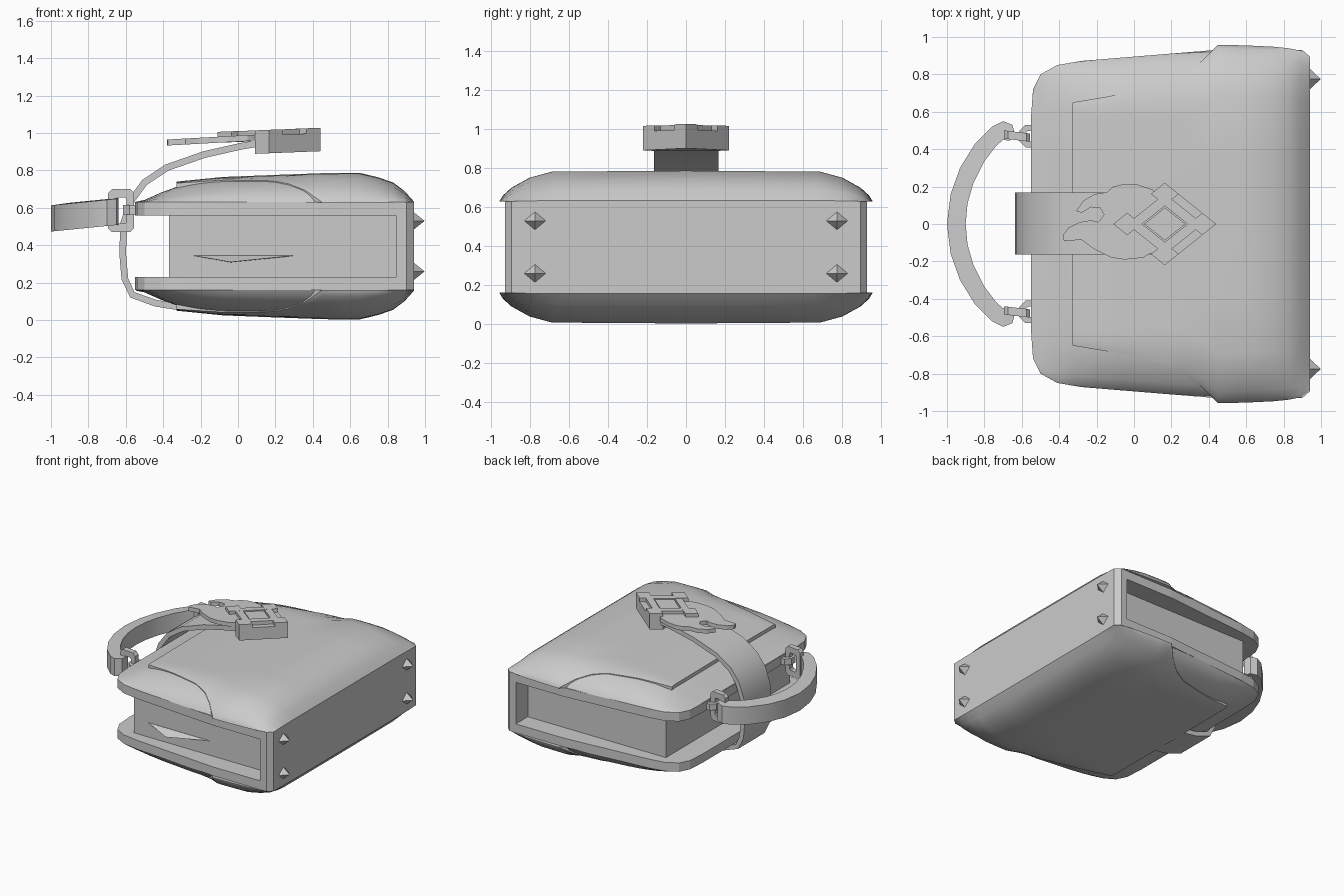
import bpy, bmesh, math
from mathutils import Vector

if "Cube" in bpy.data.objects:
    bpy.data.objects.remove(bpy.data.objects["Cube"])

grey = bpy.data.materials.new("plain_grey")
grey.diffuse_color = (0.6, 0.6, 0.6, 1)
grey.use_nodes = True
grey.node_tree.nodes["Principled BSDF"].inputs["Base Color"].default_value = grey.diffuse_color
MID = 0.395  # height of the case's mirror plane


def finish(name, bm, smooth=None):
    bmesh.ops.recalc_face_normals(bm, faces=bm.faces[:])
    me = bpy.data.meshes.new(name)
    bm.to_mesh(me)
    bm.free()
    me.materials.append(grey)
    ob = bpy.data.objects.new(name, me)
    bpy.context.collection.objects.link(ob)
    if smooth:
        bpy.ops.object.select_all(action='DESELECT')
        ob.select_set(True)
        bpy.context.view_layer.objects.active = ob
        bpy.ops.object.shade_smooth_by_angle(angle=math.radians(smooth))
    return ob


def loft(name, rings, closed=False, smooth=None):
    """Skin a list of equal point rings; cap the ends unless closed."""
    bm = bmesh.new()
    vs = [[bm.verts.new(p) for p in r] for r in rings]
    n = len(vs[0])
    pairs = list(zip(vs, vs[1:])) + ([(vs[-1], vs[0])] if closed else [])
    for a, b in pairs:
        for i in range(n):
            j = (i + 1) % n
            bm.faces.new((a[i], a[j], b[j], b[i]))
    if not closed:
        bm.faces.new(vs[0])
        bm.faces.new(vs[-1])
    return finish(name, bm, smooth)


def prism(name, pts, z0, z1, slope=0.0, x0=0.0):
    """Extrude an xy outline, optionally tilted along x."""
    return loft(name, [[(x, y, z + slope * (x - x0)) for x, y in pts] for z in (z0, z1)])


def box(name, x0, x1, y0, y1, z0, z1):
    return prism(name, [(x0, y0), (x1, y0), (x1, y1), (x0, y1)], z0, z1)


def lerp(table, x):
    if x <= table[0][0]:
        return table[0][1]
    for (a, p), (b, q) in zip(table, table[1:]):
        if x <= b:
            return p + (q - p) * (x - a) / (b - a)
    return table[-1][1]


def flip(z, top):
    return z if top else 2 * MID - z


# Case tables: plan half width, dome height, panel seam, dome cross-section
WIDTH = [(-.55, .58), (-.54, .72), (-.50, .80), (-.41, .85), (-.28, .872),
         (.43, .93), (.87, .93), (.94, .89)]
PANEL_W = [(-.33, .87), (.36, .925), (.45, .958), (.60, .955), (.80, .945), (.90, .925), (.94, .89)]
SEAM = [(-.33, .65), (-.15, .68), (0, .71), (.15, .745), (.27, .80), (.36, .87), (.45, .958)]
HIGH = [(-.33, .11), (-.08, .135), (.2, .146), (.5, .157), (.65, .157), (.75, .133),
        (.83, .105), (.89, .06), (.94, .004)]
LOW = [(-.545, .003), (-.50, .012), (-.41, .052), (-.32, .085), (-.20, .112), (-.08, .127), (.2, .14),
       (.65, .15), (.75, .125), (.83, .095), (.89, .05), (.94, .002)]
CURVE = [(0, 1), (.72, .97), (.84, .77), (.935, .45), (.98, .2), (1, 0)]
STEPS = [-1, -.98, -.935, -.84, -.72, -.4, 0, .4, .72, .84, .935, .98, 1]

for top, tag in ((True, "upper"), (False, "lower")):
    # Rounded cover plate
    outline = [(x, -y) for x, y in WIDTH] + [(x, y) for x, y in reversed(WIDTH)]
    prism(tag + "_cover_plate", outline, flip(.56, top), flip(.63, top))
    # Padded shell over the plate
    rings = []
    for x, h in LOW:
        w = lerp(WIDTH, x)
        rings.append([(x, t * w, flip(.63 + h * lerp(CURVE, abs(t)), top)) for t in STEPS])
    loft(tag + "_shell", rings, smooth=35)
    # Raised panel lying on the shell
    rings = []
    for x in (-.33, -.24, -.15, -.08, 0, .08, .15, .2, .27, .36, .45, .55, .65, .75, .83, .89, .94):
        w = lerp(PANEL_W, x)
        s = lerp(SEAM, x) if x < .45 else w
        h = lerp(HIGH, x)
        ring = [(x, t * s, flip(.63 + h * lerp(CURVE, min(1, abs(t) * s / w)), top)) for t in STEPS]
        base = .629 + (0.3 * lerp(LOW, x) if x < .3 else 0)
        ring += [(x, s, flip(base, top)), (x, -s, flip(base, top))]
        rings.append(ring)
    loft(tag + "_panel", rings, smooth=35)

# Spine and inner block
prism("spine", [(.845, -.93), (.90, -.93), (.94, -.895), (.94, .895), (.90, .93), (.845, .93)], .16, .63)
box("inner_block", -.37, .85, -.78, .78, .23, .565)
# Folded sliver standing out of the front of the block
loft("side_sliver", [[(-.24, -.782, .345), (-.04, -.85, .31), (.30, -.782, .345)],
                     [(-.24, -.77, .343), (-.04, -.77, .308), (.30, -.77, .343)]])

# Spine studs
for y in (-.775, .775):
    for z in (.53, .26):
        bm = bmesh.new()
        ring = [bm.verts.new((.935, y + .06 * a, z + .05 * b)) for a, b in ((1, 0), (0, 1), (-1, 0), (0, -1))]
        tip = bm.verts.new((.998, y, z))
        for i in range(4):
            bm.faces.new((ring[i], ring[(i + 1) % 4], tip))
        bm.faces.new(ring)
        finish("stud", bm)

# Closing strap: flat band following a path in xz
path = [Vector(p) for p in ((.14, .95), (.02, .93), (-.18, .885), (-.38, .815), (-.50, .735), (-.57, .64),
                            (-.61, .52), (-.617, .36), (-.605, .22), (-.565, .135), (-.44, .09), (-.28, .065))]
rings = []
for i, p in enumerate(path):
    d = (path[min(i + 1, len(path) - 1)] - path[max(i - 1, 0)]).normalized()
    n = Vector((-d.y, d.x)) * .018
    a, b = p + n, p - n
    rings.append([(a.x, -.163, a.y), (a.x, .168, a.y), (b.x, .168, b.y), (b.x, -.163, b.y)])
loft("strap", rings, smooth=35)

# Buckle: deep body, thin diamond plate, raised lattice and centre gem
CX, RX, RY, TILT = .165, .275, .22, .04


def diamond(k, cx=CX, cy=0):
    return [(cx + RX * k, cy), (cx, cy + RY * k), (cx - RX * k, cy), (cx, cy - RY * k)]


prism("buckle_body", [(.44, 0), (CX, .22), (.09, .16), (.09, -.16), (CX, -.22)], .893, .99, TILT, .2)
prism("buckle_plate", diamond(.97), .96, .989, TILT, .2)
prism("buckle_gem", diamond(.40), .98, 1.012, TILT, .2)
loops = [[(x, y, z + TILT * (x - .2)) for x, y in diamond(k)]
         for k, z in ((.44, .98), (.44, 1.018), (.74, 1.018), (.74, .98))]
loft("buckle_frame", loops, closed=True)
for sx, sy in ((1, 0), (-1, 0), (0, 1), (0, -1)):
    prism("buckle_corner", diamond(.27, CX + sx * RX * .73, sy * RY * .73), .975, 1.0185, TILT, .2)

# Feathered wing plate under the buckle
wing = [(.14, .13), (.10, .185), (.02, .21), (-.05, .215), (-.11, .20), (-.145, .17), (-.21, .16), (-.27, .125),
        (-.31, .07), (-.28, .06), (-.23, .09), (-.18, .085), (-.16, .05), (-.19, .01), (-.23, .02), (-.29, .01),
        (-.35, -.02), (-.38, -.06), (-.375, -.09), (-.28, -.085), (-.22, -.13), (-.12, -.18), (-.05, -.19),
        (.05, -.18), (.13, -.13)]
prism("wing_plate", wing, .933, .965, .055, -.38)

# Carry handle: curved band, tilted slightly
outer = [(-.64, .49), (-.65, .53), (-.70, .55), (-.76, .52), (-.85, .43), (-.93, .30), (-.98, .16)]
inner = [(-.64, .47), (-.665, .445), (-.70, .45), (-.735, .42), (-.80, .335), (-.86, .215), (-.89, .11)]
outer += [(-1, 0)] + [(x, -y) for x, y in reversed(outer)]
inner += [(-.90, 0)] + [(x, -y) for x, y in reversed(inner)]
rings = []
for (ox, oy), (ix, iy) in zip(outer, inner):
    zo, zi = .545 + .1 * (ox + 1), .545 + .1 * (ix + 1)
    rings.append([(ox, oy, zo - .072), (ox, oy, zo + .068), (ix, iy, zi + .072), (ix, iy, zi - .068)])
loft("handle", rings, smooth=30)


def link(name, cx, cz, ro, ri, y0, y1):
    """Chamfered rectangular ring in the xz plane, turned slightly in plan."""
    def loop(r, y):
        a, b = r
        c = .3 * min(a, b)
        return [(cx + u, y - .12 * u, cz + v) for u, v in ((a, b - c), (a - c, b), (c - a, b), (-a, b - c),
                                                          (-a, c - b), (c - a, -b), (a - c, -b), (a, c - b))]
    loft(name, [loop(ro, y0), loop(ro, y1), loop(ri, y1), loop(ri, y0)], closed=True)


# Links joining the handle to the case, and their flat eyelets
for s in (1, -1):
    link("handle_link", -.625, .585, (.07, .115), (.03, .07), s * .47 - .022, s * .47 + .022)
    ring = [(math.cos(math.pi / 8 + k * math.pi / 4), math.sin(math.pi / 8 + k * math.pi / 4)) for k in range(8)]
    loops = [[(-.555 + r * c, s * .47 + r * d, z) for c, d in ring]
             for r, z in ((.065, .565), (.065, .615), (.03, .615), (.03, .565))]
    loft("eyelet", loops, closed=True)
